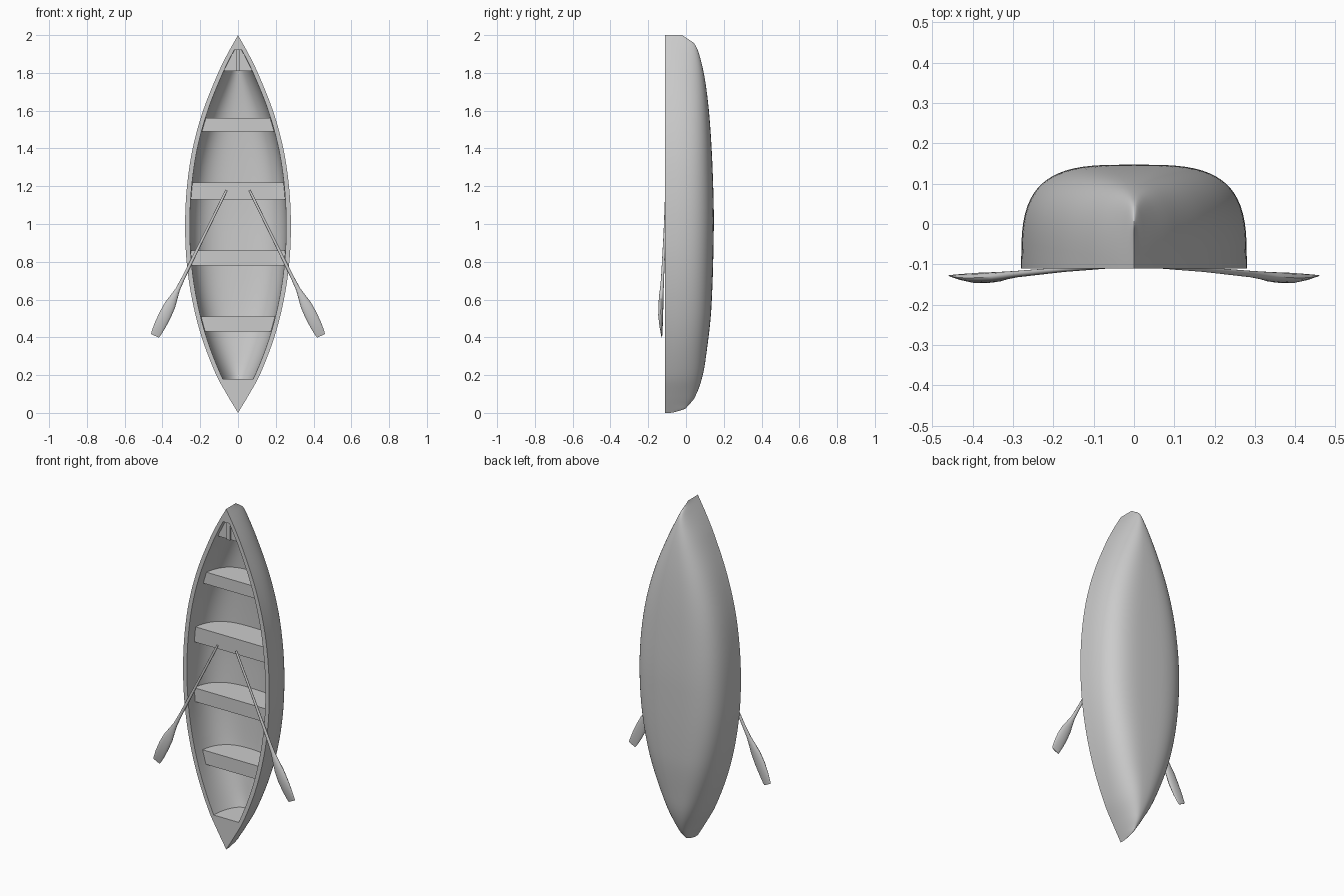
import bpy, bmesh, math
from mathutils import Vector

if "Cube" in bpy.data.objects:
    bpy.data.objects.remove(bpy.data.objects["Cube"])

RIM = -0.11            # y of the gunwale plane
Z0, Z1 = 0.18, 1.92    # ends of the open cockpit
WIDTH = [(0, 0), (.1, .06), (.2, .115), (.4, .192), (.6, .243), (.8, .272), (1, .28),
         (1.2, .27), (1.4, .24), (1.6, .185), (1.8, .105), (1.9, .056), (2, 0)]
KEEL = [(0, -.085), (.004, -.06), (.02, -.005), (.07, .04), (.185, .085), (.33, .11),
        (.55, .134), (.97, .147), (1.23, .143), (1.52, .128), (1.735, .105),
        (1.88, .075), (1.96, .04), (2, -.02)]


def interp(keys, z):
    """Smooth Hermite interpolation through key points."""
    n = len(keys)
    i = 0
    while i < n - 2 and z > keys[i + 1][0]:
        i += 1

    def slope(k):
        a, b = keys[max(k - 1, 0)], keys[min(k + 1, n - 1)]
        return (b[1] - a[1]) / (b[0] - a[0])
    (a, va), (b, vb) = keys[i], keys[i + 1]
    h = b - a
    t = (z - a) / h
    if h < 0.06 and keys is KEEL:
        return va + (vb - va) * t
    return ((2*t**3 - 3*t**2 + 1) * va + (t**3 - 2*t**2 + t) * h * slope(i)
            + (3*t**2 - 2*t**3) * vb + (t**3 - t**2) * h * slope(i + 1))


def section(z, inset=0.0, top=0.0, steps=36):
    """U-shaped cross-section at height z, optionally inset and starting below the rim."""
    w = max(interp(WIDTH, z) - inset, 0)
    d = interp(KEEL, z) - inset - RIM
    n = 3.4 - 1.5 * abs(z - 1) ** 3 - (0.6 if inset else 0)
    s0 = math.asin((top / d) ** (n / 2)) if top else 0
    pts = []
    for i in range(steps + 1):
        a = s0 + (math.pi - 2 * s0) * i / steps
        c, s = math.cos(a), max(math.sin(a), 0)
        pts.append(Vector((math.copysign(w * abs(c) ** (2 / n), c), RIM + d * s ** (2 / n), z)))
    return pts


def finish(bm, name, angle=35):
    bmesh.ops.remove_doubles(bm, verts=bm.verts, dist=1e-5)
    bmesh.ops.recalc_face_normals(bm, faces=bm.faces)
    me = bpy.data.meshes.new(name)
    bm.to_mesh(me)
    bm.free()
    me.shade_smooth()
    me.set_sharp_from_angle(angle=math.radians(angle))
    ob = bpy.data.objects.new(name, me)
    bpy.context.collection.objects.link(ob)
    return ob


def skin(bm, rings, closed=False):
    """Add rings of points and join neighbours with quads."""
    vs = [[bm.verts.new(p) for p in r] for r in rings]
    m = len(vs[0])
    for a, b in zip(vs, vs[1:]):
        for j in range(m if closed else m - 1):
            k = (j + 1) % m
            bm.faces.new((a[j], a[k], b[k], b[j]))
    return vs


def solid(name, rings):
    bm = bmesh.new()
    vs = skin(bm, rings, True)
    bm.faces.new(vs[0])
    bm.faces.new(vs[-1])
    return finish(bm, name)


# Hull: outer skin, cockpit skin, rim and end decks
ends_a = [Z0 * (i / 14) ** 2 for i in range(15)]
middle = [Z0 + (Z1 - Z0) * i / 60 for i in range(1, 60)]
ends_b = [2 - (2 - Z1) * (i / 10) ** 2 for i in range(10, -1, -1)]
zs = ends_a + middle + ends_b
lo, hi = 14, 14 + 60
bm = bmesh.new()
outer = skin(bm, [section(z) for z in zs])
inner = skin(bm, [section(z, 0.025) for z in zs[lo:hi + 1]])
bm.faces.new(inner[0])
bm.faces.new(inner[-1])
for k in range(len(zs) - 1):
    a, b = outer[k], outer[k + 1]
    if lo <= k < hi:
        c, d = inner[k - lo], inner[k - lo + 1]
        for s in (0, -1):
            bm.faces.new((a[s], b[s], d[s], c[s]))
    elif k == lo - 1:
        bm.faces.new((a[0], b[0], inner[0][0], inner[0][-1], b[-1], a[-1]))
    elif k == hi:
        bm.faces.new((b[0], b[-1], a[-1], inner[-1][-1], inner[-1][0], a[0]))
    else:
        bm.faces.new((a[0], b[0], b[-1], a[-1]))
finish(bm, "hull")

# Bench seats reaching down to the floor
for i, (a, b) in enumerate([(.43, .51), (.78, .86), (1.13, 1.22), (1.49, 1.56)]):
    solid(f"seat_{i + 1}", [section(z, 0.022, 0.06) for z in (a, b)])

# Small recessed bow plate with a centre strip
plate = []
for i in range(7):
    z = 1.81 + 0.11 * i / 6
    w = interp(WIDTH, z) - 0.022
    plate.append([Vector((x, y, z)) for x, y in ((-w, -.08), (w, -.08), (w, -.05), (-w, -.05))])
solid("bow_plate", plate)
solid("bow_strip", [[Vector((x, y, z)) for x, y in
                     ((-.011, -.09), (.011, -.09), (.011, -.07), (-.011, -.07))] for z in (1.81, 1.92)])

# Oars: (position along oar, half width, half thickness, y)
OAR = [(0, .006, .005, -.104), (.03, .007, .006, -.105), (.3, .007, .006, -.113),
       (.6, .009, .008, -.124), (.68, .012, .010, -.128), (.73, .020, .012, -.131),
       (.79, .030, .013, -.133), (.86, .033, .013, -.134), (.93, .031, .009, -.132),
       (.985, .026, .004, -.129), (1, .023, .002, -.128)]
for side, name in ((-1, "left_oar"), (1, "right_oar")):
    start, end = Vector((.06 * side, 0, 1.18)), Vector((.44 * side, 0, .408))
    axis = (end - start).normalized()
    across = Vector((axis.z, 0, -axis.x))
    rings = []
    for t, w, h, y in OAR:
        c = start.lerp(end, t) + Vector((0, y, 0))
        rings.append([c + across * w * math.cos(a) + Vector((0, h * math.sin(a), 0))
                      for a in (2 * math.pi * j / 16 for j in range(16))])
    solid(name, rings)
